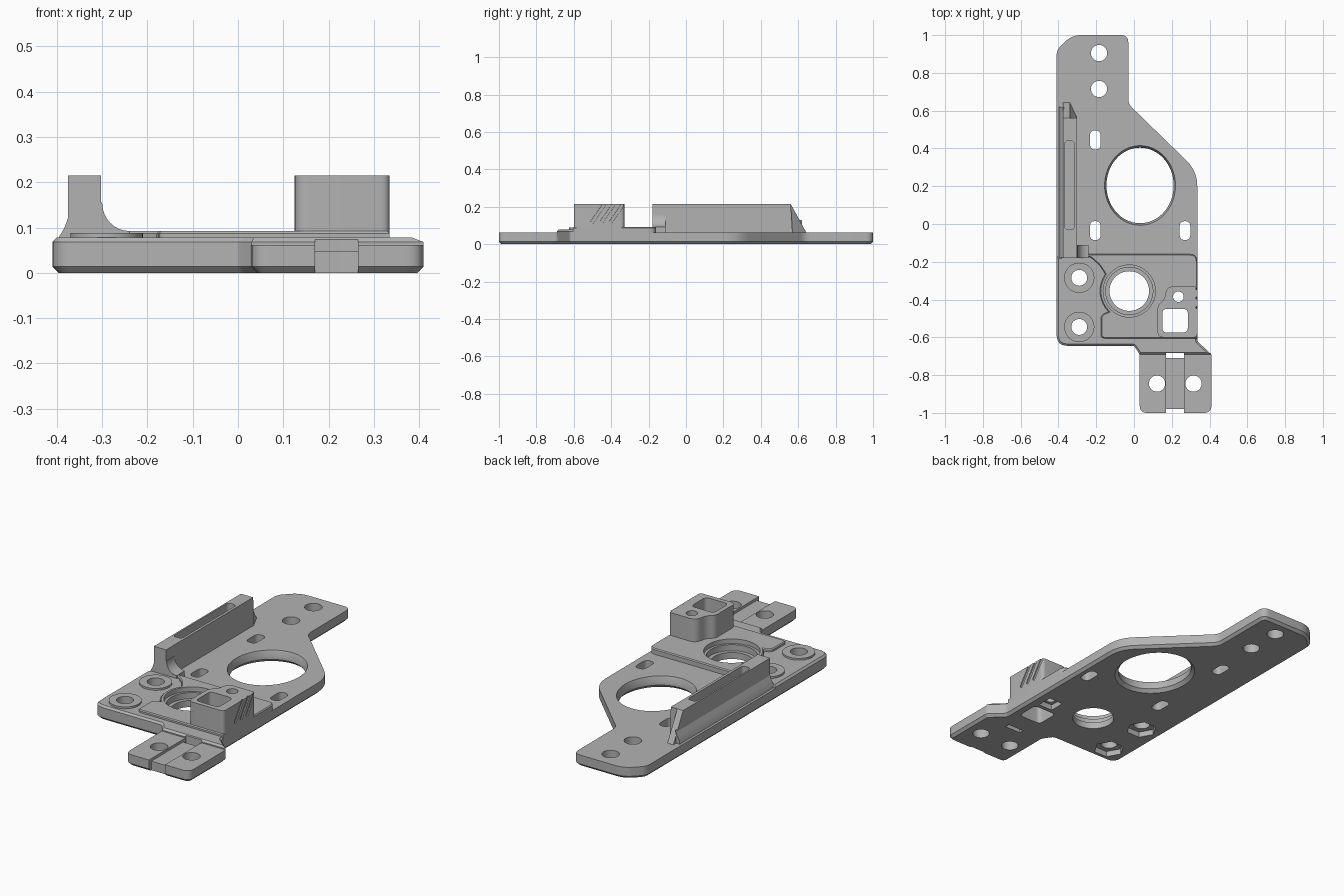
import bpy, bmesh, math
from mathutils import Matrix, Vector

cube = bpy.data.objects.get("Cube")
if cube:
    bpy.data.objects.remove(cube, do_unlink=True)

grey = bpy.data.materials.new("mid grey")
grey.use_nodes = True
grey.diffuse_color = (0.45, 0.45, 0.45, 1)
grey.node_tree.nodes["Principled BSDF"].inputs["Base Color"].default_value = grey.diffuse_color


def rounded(corners, steps=6):
    """Outline from (x, y[, tangent length]) corners, softened where a length is given."""
    out = []
    for i, c in enumerate(corners):
        p = Vector(c[:2])
        if len(c) == 2:
            out.append(p)
            continue
        a = p + (Vector(corners[i - 1][:2]) - p).normalized() * c[2]
        b = p + (Vector(corners[(i + 1) % len(corners)][:2]) - p).normalized() * c[2]
        for k in range(steps + 1):
            t = k / steps
            out.append(a * (1 - t) ** 2 + p * 2 * t * (1 - t) + b * t * t)
    return out


def oval(x, y, rx, ry=None, n=48):
    ry = ry or rx
    return [(x + rx * math.cos(math.tau * i / n), y + ry * math.sin(math.tau * i / n))
            for i in range(n)]


def slot(x, y, w, h, r):
    w, h = w / 2, h / 2
    return rounded([(x - w, y - h, r), (x + w, y - h, r), (x + w, y + h, r), (x - w, y + h, r)])


def prism(name, pts, z0, z1, chamfer_low=0, chamfer_top=0, top=1, along_y=False):
    """Extruded outline; along_y treats the outline as x-z and runs from y = z0 to z1."""
    if along_y:
        z0, z1 = -z1, -z0
    n = len(pts)
    cx, cy = sum(p[0] for p in pts) / n, sum(p[1] for p in pts) / n
    bm = bmesh.new()
    low = [bm.verts.new((p[0], p[1], z0)) for p in pts]
    high = [bm.verts.new((cx + (p[0] - cx) * top, cy + (p[1] - cy) * top, z1)) for p in pts]
    bm.faces.new(low)
    bm.faces.new(high)
    for i in range(n):
        j = (i + 1) % n
        bm.faces.new((low[i], low[j], high[j], high[i]))
    bmesh.ops.recalc_face_normals(bm, faces=bm.faces)
    for z, size in ((z0, chamfer_low), (z1, chamfer_top)):
        if size:
            rim = [e for e in bm.edges if all(abs(v.co.z - z) < 1e-5 for v in e.verts)]
            bmesh.ops.bevel(bm, geom=rim, offset=size, segments=1, affect='EDGES')
    if along_y:
        bm.transform(Matrix.Rotation(math.pi / 2, 4, 'X'))
    mesh = bpy.data.meshes.new(name)
    bm.to_mesh(mesh)
    bm.free()
    mesh.materials.append(grey)
    ob = bpy.data.objects.new(name, mesh)
    bpy.context.collection.objects.link(ob)
    return ob


def cut(ob, cutters):
    bpy.context.view_layer.objects.active = ob
    for c in cutters:
        m = ob.modifiers.new("cut", 'BOOLEAN')
        m.operation, m.solver, m.object = 'DIFFERENCE', 'EXACT', c
        bpy.ops.object.modifier_apply(modifier=m.name)


# Base plate with front tab
base = prism("base_plate", rounded([
    (-0.41, 0.92, 0.03), (-0.33, 1, 0.05), (-0.03, 1, 0.04), (-0.03, 0.635, 0.03),
    (0.335, 0.28, 0.08), (0.335, -0.62, 0.01), (0.41, -0.69, 0.01), (0.41, -1, 0.04),
    (0.03, -1, 0.04), (0.03, -0.69, 0.01), (0, -0.645, 0.01), (-0.41, -0.645, 0.06)]),
    0, 0.062, chamfer_low=0.014)

# Raised front deck and the higher step around the bearing seat
deck = prism("front_deck", rounded([
    (0.335, -0.16, 0.04), (0.335, -0.62, 0.01), (0.41, -0.69), (0.03, -0.69),
    (0, -0.645, 0.01), (-0.41, -0.645, 0.06), (-0.41, -0.175), (-0.3, -0.16)]),
    0.04, 0.078, chamfer_top=0.01)
seat_x, seat_y = -0.025, -0.355
arc = [(seat_x + 0.155 * math.cos(math.radians(a)), seat_y + 0.155 * math.sin(math.radians(a)))
       for a in range(225, 140, -10)]
step = prism("bearing_step", rounded([
    (0.335, -0.16, 0.04), (0.335, -0.605), (-0.175, -0.605, 0.02), (-0.175, -0.48, 0.025)]
    + arc + [(-0.18, -0.22, 0.02), (-0.23, -0.175, 0.02), (-0.3, -0.16)]),
    0.045, 0.0925, chamfer_top=0.005)

# Tall rail on the right edge, its back end sloping down
rail = prism("side_rail", [(-0.375, -0.18), (-0.302, -0.18), (-0.302, 0.57),
                           (-0.34, 0.65), (-0.375, 0.65)], 0.05, 0.215)
for v in rail.data.vertices:
    if v.co.z > 0.2:
        v.co.y = min(v.co.y, 0.56)
skirt = prism("rail_skirt", [(-0.37, 0.04), (-0.37, 0.13), (-0.376, 0.12), (-0.383, 0.1),
                             (-0.395, 0.08), (-0.4, 0.04)], -0.18, 0.62, along_y=True)
fillet = [(-0.24 - 0.06 * math.sin(a), 0.155 - 0.0625 * math.cos(a))
          for a in [i * math.pi / 16 for i in range(9)]]
gusset = prism("rail_gusset", [(-0.32, 0.155), (-0.32, 0.05), (-0.24, 0.05)] + fillet,
               -0.18, -0.11, along_y=True)

# Block with pocket
block = prism("pocket_block", rounded([
    (0.125, -0.6, 0.03), (0.335, -0.6, 0.02), (0.335, -0.33, 0.02), (0.175, -0.33, 0.035),
    (0.16, -0.4, 0.02), (0.125, -0.43, 0.02)]), 0.05, 0.215)

# Rings around the two screw holes
screw_ys = (-0.285, -0.545)
rings = [prism("screw_ring", oval(-0.29, y, 0.08), 0.06, 0.088) for y in screw_ys]

# Cutters for the plate
LOW, HIGH = -0.05, 0.3
plate_cuts = [prism("cutter", oval(x, y, 0.043), LOW, HIGH)
              for x, y in ((-0.185, 0.905), (-0.185, 0.715), (0.122, -0.845), (0.315, -0.845))]
plate_cuts += [prism("cutter", slot(x, y, 0.056, 0.1, 0.027), LOW, HIGH)
               for x, y in ((-0.205, 0.445), (-0.205, -0.035), (0.27, -0.035))]
plate_cuts += [
    prism("cutter", oval(0.032, 0.204, 0.178, 0.2, 64), LOW, HIGH),
    prism("cutter", oval(0.032, 0.204, 0.196, 0.218, 64), -0.001, 0.02, top=0.9),
    prism("cutter", oval(0.032, 0.204, 0.178, 0.2, 64), 0.03, 0.065, top=1.06),
    prism("cutter", slot(0.2175, -0.85, 0.095, 0.32, 0.001), 0.048, 0.0629),
    prism("cutter", slot(0.2175, -1, 0.095, 0.04, 0.001), LOW, HIGH)]
# Hexagon nut pockets and a square one underneath
plate_cuts += [prism("cutter", oval(-0.29, y, 0.078, n=6), LOW, 0.03) for y in screw_ys]
plate_cuts.append(prism("cutter", slot(0.235, -0.385, 0.085, 0.085, 0.005), LOW, 0.03))

# Cutters shared by the stacked front parts
screw_cuts = [prism("cutter", oval(-0.29, y, 0.042), LOW, HIGH) for y in screw_ys]
seat_cuts = [prism("cutter", oval(seat_x, seat_y, 0.105), LOW, HIGH),
             prism("cutter", oval(seat_x, seat_y, 0.125), 0.035, HIGH),
             prism("cutter", oval(seat_x, seat_y, 0.138), 0.068, HIGH)]
pocket_cuts = [prism("cutter", slot(0.2175, -0.512, 0.135, 0.125, 0.025), LOW, HIGH),
               prism("cutter", oval(0.235, -0.385, 0.028), LOW, HIGH)]
slit = [prism("cutter", slot(0.2175, -0.697, 0.095, 0.026, 0.001), LOW, HIGH)]
stack = seat_cuts + pocket_cuts

# Slanted grip grooves on the outer side of the block
grooves = []
for y in (-0.47, -0.42, -0.37):
    g = prism("cutter", slot(0, 0, 0.012, 0.018, 0.002), -0.06, 0.06)
    g.matrix_world = Matrix.Translation((0.335, y, 0.165)) @ Matrix.Rotation(-0.6, 4, 'X')
    grooves.append(g)
bpy.context.view_layer.update()
rail_slot = [prism("cutter", slot(-0.341, 0.205, 0.05, 0.47, 0.02), 0.1, HIGH)]

cut(base, plate_cuts + screw_cuts + stack + slit)
cut(deck, screw_cuts + stack + slit)
cut(step, stack)
cut(block, pocket_cuts + grooves)
cut(rail, rail_slot)
for ring in rings:
    cut(ring, screw_cuts)
for c in plate_cuts + screw_cuts + stack + slit + grooves + rail_slot:
    bpy.data.objects.remove(c, do_unlink=True)

# Smooth round walls, keep edges sharp
bpy.ops.object.select_all(action='DESELECT')
for ob in [base, deck, step, rail, skirt, gusset, block] + rings:
    ob.select_set(True)
    bpy.context.view_layer.objects.active = ob
bpy.ops.object.shade_smooth_by_angle(angle=math.radians(30))
